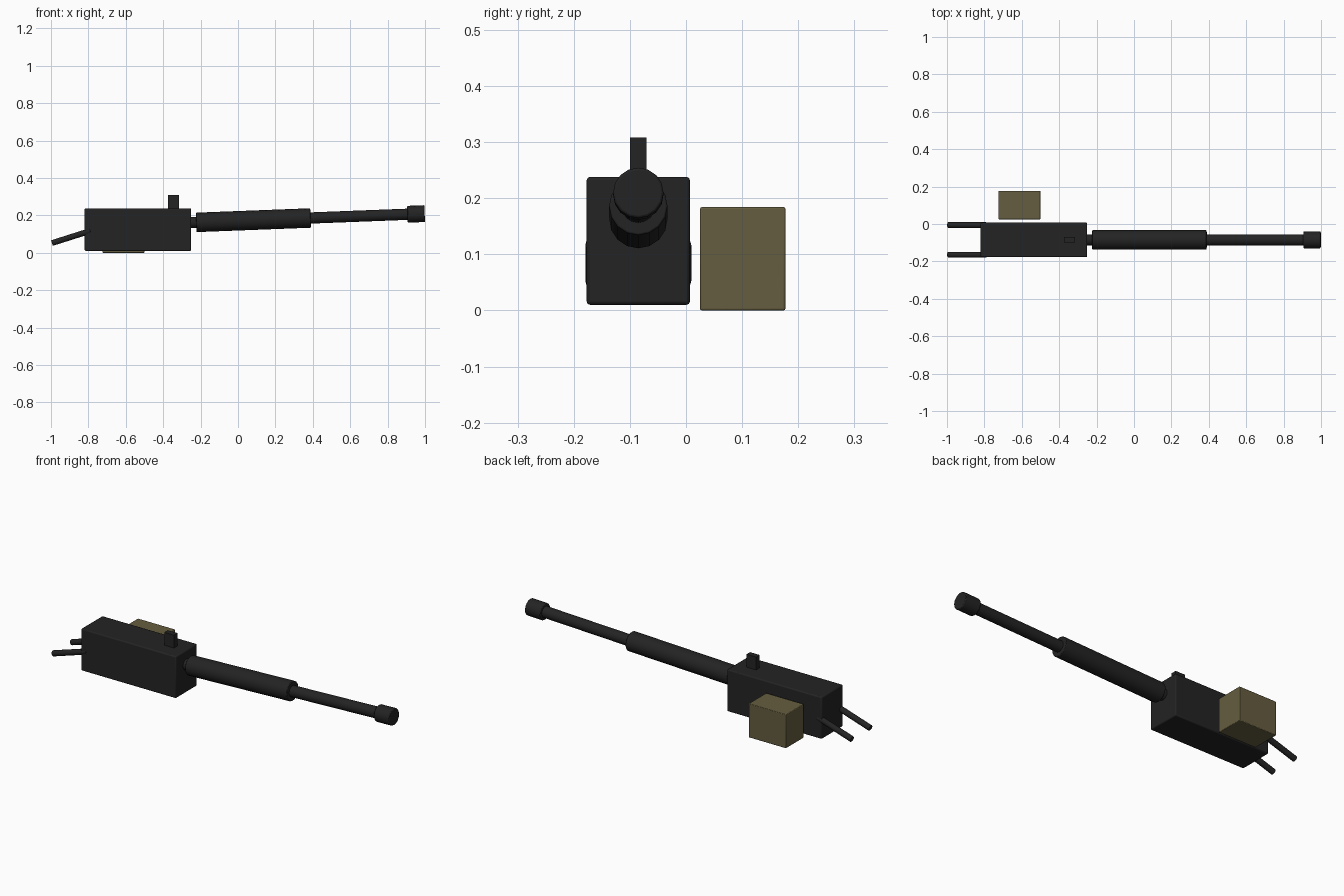
import bpy, math
from mathutils import Vector

if "Cube" in bpy.data.objects:
    bpy.data.objects.remove(bpy.data.objects["Cube"])


def material(name, rgb):
    m = bpy.data.materials.new(name)
    m.diffuse_color = (*rgb, 1)
    m.use_nodes = True
    m.node_tree.nodes["Principled BSDF"].inputs["Base Color"].default_value = m.diffuse_color
    return m


gunmetal = material("dark gunmetal", (0.017, 0.017, 0.017))
olive = material("olive drab", (0.13, 0.11, 0.05))


def finish(ob, name, mat, bevel):
    ob.name = name
    ob.data.materials.append(mat)
    if bevel:
        mod = ob.modifiers.new("edge", "BEVEL")
        mod.width = bevel
        mod.segments = 2
        mod.limit_method = "ANGLE"
        mod.angle_limit = math.radians(50)
    bpy.ops.object.shade_smooth_by_angle(angle=math.radians(35))


def box(name, lo, hi, mat, bevel):
    lo, hi = Vector(lo), Vector(hi)
    bpy.ops.mesh.primitive_cube_add(size=1, location=(lo + hi) / 2)
    ob = bpy.context.object
    ob.scale = hi - lo
    bpy.ops.object.transform_apply(location=False, rotation=False, scale=True)
    finish(ob, name, mat, bevel)


def rod(name, a, b, radius, mat, bevel=0.0, sides=16):
    a, b = Vector(a), Vector(b)
    d = b - a
    bpy.ops.mesh.primitive_cylinder_add(vertices=sides, radius=radius, depth=d.length,
                                        location=(a + b) / 2)
    ob = bpy.context.object
    ob.rotation_euler = d.to_track_quat("Z", "Y").to_euler()
    finish(ob, name, mat, bevel)


AXIS_Y = -0.085


def bore(x):
    """Point on the slightly raised barrel axis."""
    return (x, AXIS_Y, 0.1625 + 0.0385 * (x + 0.225))


# Receiver and sight post
box("receiver", (-0.82, -0.177, 0.01), (-0.25, 0.007, 0.238), gunmetal, 0.006)
box("sight_post", (-0.373, -0.1, 0.225), (-0.315, -0.07, 0.308), gunmetal, 0.0)

# Barrel, jacket and muzzle along the raised axis
rod("barrel", bore(-0.30), bore(0.95), 0.03, gunmetal)
rod("barrel_jacket", bore(-0.223), bore(0.388), 0.052, gunmetal, 0.003)
rod("muzzle", bore(0.906), bore(0.998), 0.045, gunmetal, 0.004)

# Pair of rear grips
for side, name in ((-1, "right_grip"), (1, "left_grip")):
    y = AXIS_Y + side * 0.079
    rod(name, (-0.995, y, 0.052), (-0.79, y, 0.117), 0.0155, gunmetal, 0.002, 12)

# Ammunition box beside the receiver
box("ammo_box", (-0.725, 0.025, 0.0), (-0.5, 0.177, 0.184), olive, 0.003)
